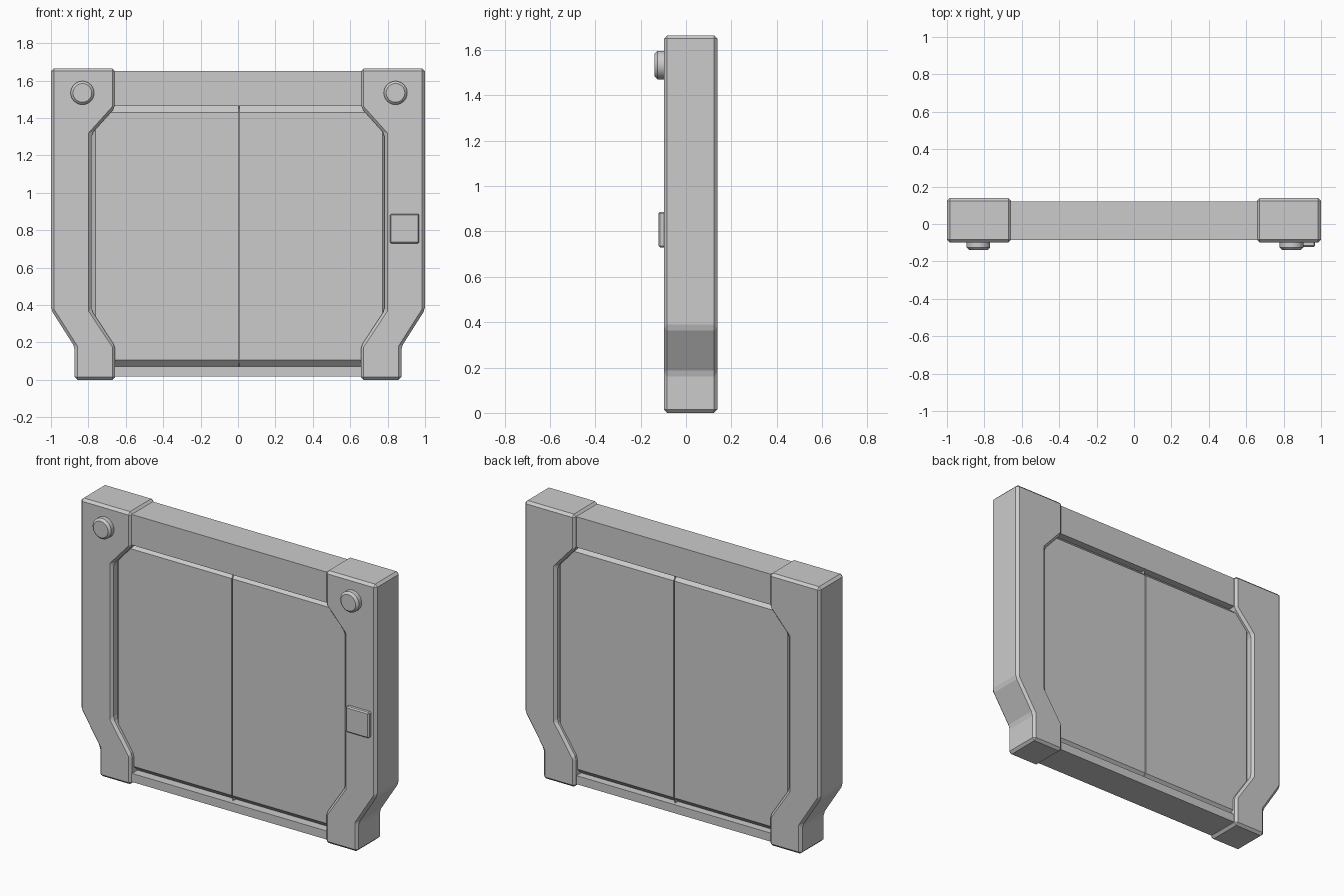
import bpy, bmesh, math
from mathutils import Matrix

if "Cube" in bpy.data.objects:
    bpy.data.objects.remove(bpy.data.objects["Cube"])


def loft(name, loops, bevel=0.0, limit=50):
    """Solid skinned through matching closed loops of 3D points."""
    bm = bmesh.new()
    rings = [[bm.verts.new(p) for p in loop] for loop in loops]
    n = len(rings[0])
    for a, b in zip(rings, rings[1:]):
        for i in range(n):
            j = (i + 1) % n
            bm.faces.new((a[i], a[j], b[j], b[i]))
    bm.faces.new(rings[0])
    bm.faces.new(rings[-1])
    bmesh.ops.recalc_face_normals(bm, faces=bm.faces)
    return finish(name, bm, bevel, limit)


def finish(name, bm, bevel=0.0, limit=50):
    mesh = bpy.data.meshes.new(name)
    bm.to_mesh(mesh)
    bm.free()
    ob = bpy.data.objects.new(name, mesh)
    bpy.context.collection.objects.link(ob)
    if bevel:
        mod = ob.modifiers.new("edge_bevel", 'BEVEL')
        mod.width = bevel
        mod.segments = 1
        mod.limit_method = 'ANGLE'
        mod.angle_limit = math.radians(limit)
    return ob


def rect(x0, x1, z0, z1, y):
    return [(x0, y, z0), (x1, y, z0), (x1, y, z1), (x0, y, z1)]


def box(name, x0, x1, y0, y1, z0, z1, bevel=0.0):
    return loft(name, [rect(x0, x1, z0, z1, y) for y in (y0, y1)], bevel)


# outline of the right post, seen from the front
POST = [(1, 1.665), (1, 0.375), (0.873, 0.175), (0.873, 0), (0.657, 0),
        (0.657, 0.18), (0.783, 0.37), (0.783, 1.315), (0.657, 1.455), (0.657, 1.665)]
SEAM = 0.005

for side, s in (("left", -1), ("right", 1)):
    # kinked side post
    loft(side + "_post", [[(s * x, y, z) for x, z in POST] for y in (-0.098, 0.138)], 0.015, 25)

    # sliding door leaf, chamfered on its outer edges on both faces
    full = (SEAM + s * 0.003, SEAM + s * 0.803, 0.07, 1.465)
    inner = (SEAM + s * 0.003, SEAM + s * 0.768, 0.105, 1.43)
    loft(side + "_door", [rect(*inner, -0.066), rect(*full, -0.031),
                          rect(*full, 0.074), rect(*inner, 0.109)])

    # round lamp
    bm = bmesh.new()
    bmesh.ops.create_cone(bm, cap_ends=True, segments=32, radius1=0.063, radius2=0.063, depth=0.06,
                          matrix=Matrix.Translation((s * 0.837 + SEAM, -0.108, 1.534))
                          @ Matrix.Rotation(math.pi / 2, 4, 'X'))
    lamp = finish(side + "_lamp", bm, 0.013)
    bpy.ops.object.select_all(action='DESELECT')
    lamp.select_set(True)
    bpy.context.view_layer.objects.active = lamp
    bpy.ops.object.shade_smooth_by_angle(angle=math.radians(30))

# strip closing the narrow gap between the doors
box("door_seam", SEAM - 0.003, SEAM + 0.003, -0.055, 0.098, 0.07, 1.465)

# lintel and sill between the posts
box("top_beam", -0.7, 0.7, -0.085, 0.12, 1.465, 1.652)
box("sill", -0.7, 0.7, -0.085, 0.12, 0.018, 0.07)

# control panel on the right post
box("control_panel", 0.812, 0.969, -0.122, -0.09, 0.73, 0.887, 0.007)
